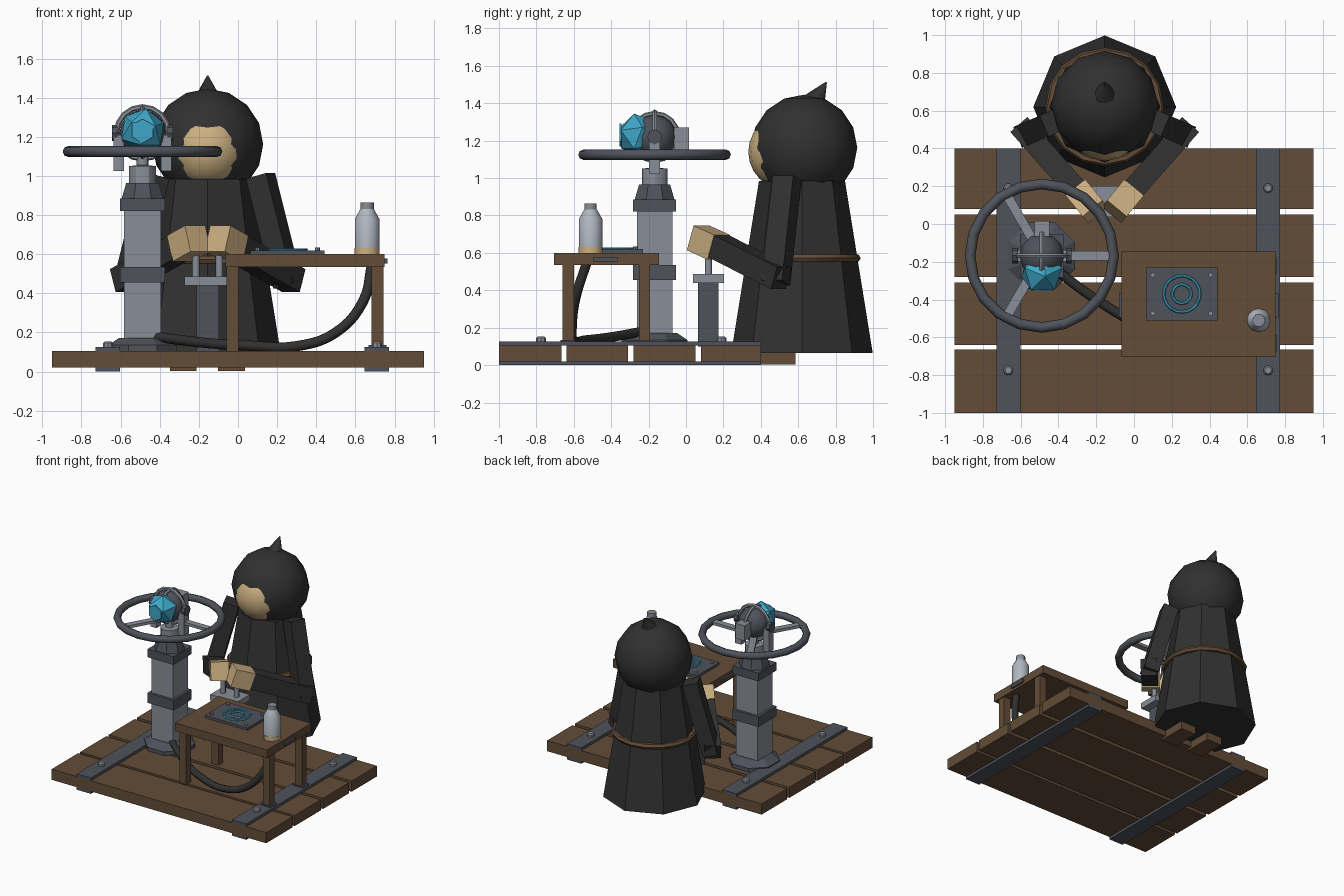
import bpy, bmesh, math
from mathutils import Vector, Matrix

if "Cube" in bpy.data.objects:
    bpy.data.objects.remove(bpy.data.objects["Cube"])


def mat(name, r, g, b):
    m = bpy.data.materials.new(name)
    m.diffuse_color = (r, g, b, 1)
    m.use_nodes = True
    m.node_tree.nodes["Principled BSDF"].inputs["Base Color"].default_value = m.diffuse_color
    return m


WOOD = mat("brown_wood", 0.125, 0.073, 0.039)
DARK = mat("dark_iron", 0.078, 0.085, 0.105)
STEEL = mat("light_steel", 0.25, 0.27, 0.31)
CLOTH = mat("black_cloth", 0.03, 0.03, 0.03)
SKIN = mat("tan", 0.60, 0.43, 0.22)
CYAN = mat("cyan_glow", 0.05, 0.39, 0.58)
GLASS = mat("pale_metal", 0.44, 0.48, 0.54)


def finish(bm, name, m, smooth=None):
    me = bpy.data.meshes.new(name)
    bmesh.ops.recalc_face_normals(bm, faces=bm.faces)
    bm.to_mesh(me)
    bm.free()
    me.materials.append(m)
    ob = bpy.data.objects.new(name, me)
    bpy.context.collection.objects.link(ob)
    if smooth:
        bpy.ops.object.select_all(action='DESELECT')
        ob.select_set(True)
        bpy.context.view_layer.objects.active = ob
        bpy.ops.object.shade_smooth_by_angle(angle=math.radians(smooth))
    return ob


def box(name, m, x0, x1, y0, y1, z0, z1):
    bm = bmesh.new()
    bmesh.ops.create_cube(bm, size=1, matrix=Matrix.Translation(
        ((x0 + x1) / 2, (y0 + y1) / 2, (z0 + z1) / 2)) @ Matrix.Diagonal((x1 - x0, y1 - y0, z1 - z0, 1)))
    return finish(bm, name, m)


def beam(name, m, p, q, w, h):
    """Box from p to q: w is the horizontal width, h the other thickness."""
    p, q = Vector(p), Vector(q)
    d = (q - p).normalized()
    x = d.cross(Vector((0, 0, 1))).normalized()
    rot = Matrix((x, d.cross(x), d)).transposed().to_4x4()
    bm = bmesh.new()
    bmesh.ops.create_cube(bm, size=1, matrix=Matrix.Translation((p + q) / 2) @ rot
                          @ Matrix.Diagonal((w, h, (q - p).length, 1)))
    return finish(bm, name, m)


def lathe(name, m, x, y, prof, n=12, smooth=None, turn=0.0):
    """Closed turned solid from (radius, z) pairs."""
    bm = bmesh.new()
    rings = []
    for r, z in prof:
        rings.append([bm.verts.new((x + r * math.cos(turn + 2 * math.pi * i / n),
                                    y + r * math.sin(turn + 2 * math.pi * i / n), z)) for i in range(n)])
    for a, b in zip(rings, rings[1:]):
        for i in range(n):
            bm.faces.new((a[i], a[(i + 1) % n], b[(i + 1) % n], b[i]))
    bm.faces.new(rings[0])
    bm.faces.new(rings[-1])
    return finish(bm, name, m, smooth)


def ring(name, m, c, R, r, n=20, k=8, axis='Z', smooth=50):
    bm = bmesh.new()
    g = [[bm.verts.new(((R + r * math.cos(2 * math.pi * j / k)) * math.cos(2 * math.pi * i / n),
                        (R + r * math.cos(2 * math.pi * j / k)) * math.sin(2 * math.pi * i / n),
                        r * math.sin(2 * math.pi * j / k))) for j in range(k)] for i in range(n)]
    for i in range(n):
        for j in range(k):
            bm.faces.new((g[i][j], g[(i + 1) % n][j], g[(i + 1) % n][(j + 1) % k], g[i][(j + 1) % k]))
    rot = Matrix() if axis == 'Z' else Matrix.Rotation(math.pi / 2, 4, 'X' if axis == 'Y' else 'Y')
    bm.transform(Matrix.Translation(c) @ rot)
    return finish(bm, name, m, smooth)


def ball(name, m, c, r, u=12, v=8, smooth=40):
    bm = bmesh.new()
    bmesh.ops.create_uvsphere(bm, u_segments=u, v_segments=v, radius=r, matrix=Matrix.Translation(c))
    return finish(bm, name, m, smooth)


# Platform: four planks, iron straps above and below, bolts
for i, (y0, y1) in enumerate([(-1, -.665), (-.64, -.31), (-.28, .05), (.08, .40)]):
    box(f"plank_{i}", WOOD, -.95, .95, y0, y1, .02, .105)
for x in (-.665, .71):
    box("top_strap", DARK, x - .063, x + .063, -1, .40, .105, .127)
    box("bottom_strap", DARK, x - .063, x + .063, -1, .40, 0, .02)
    for y in (-.775, .19):
        lathe("strap_bolt", STEEL, x, y, [(.026, .127), (.026, .145), (.018, .153)], 8)
for x in (-.28, -.033):
    box("support_beam", WOOD, x - .068, x + .068, .36, .585, .004, .066)

# Pedestal column with foot and collars
PX, PY = -.488, -.168
lathe("pedestal_foot", DARK, PX, PY, [(.19, .105), (.19, .135), (.13, .172)], 8, turn=math.pi / 8)
box("column", STEEL, PX - .095, PX + .095, PY - .095, PY + .095, .17, .83)
box("middle_collar", DARK, PX - .115, PX + .115, PY - .115, PY + .115, .455, .535)
box("upper_collar", DARK, PX - .115, PX + .115, PY - .115, PY + .115, .82, .885)
lathe("column_cap", DARK, PX, PY, [(.115, .885), (.09, .965)], 8, turn=math.pi / 8)
lathe("neck", STEEL, PX, PY, [(.068, .96), (.068, 1.05), (.03, 1.055), (.03, 1.15)], 12, 30)

# Hand wheel with three spokes
ring("wheel_rim", DARK, (PX, PY, 1.125), .38, .028, 20, 8)
for k in range(3):
    a = 2 * math.pi * k / 3
    d = Vector((math.cos(a), math.sin(a), 0))
    c = Vector((PX, PY, 1.125))
    beam("wheel_spoke", STEEL, c + d * .03, c + d * .375, .05, .022)

# Lamp head: dark ball, cage, yoke, rear block
HZ = 1.22
ball("lamp_ball", DARK, (PX, PY, HZ), .118)
ring("cage_ring_cross", STEEL, (PX, PY, HZ), .133, .014, 16, 6, 'Y')
ring("cage_ring_long", STEEL, (PX, PY, HZ), .126, .013, 16, 6, 'X')
for s in (-1, 1):
    box("yoke_prong", STEEL, PX + s * .122 - .027, PX + s * .122 + .027, PY - .03, PY + .03, 1.025, 1.21)
    bm = bmesh.new()
    bmesh.ops.create_cone(bm, cap_ends=True, segments=8, radius1=.04, radius2=.04, depth=.03,
                          matrix=Matrix.Translation((PX + s * .142, PY, HZ)) @ Matrix.Rotation(math.pi / 2, 4, 'Y'))
    finish(bm, "yoke_hub", DARK)
box("rear_block", STEEL, PX - .04, PX + .04, -.065, .015, 1.15, 1.27)

# Faceted crystal with one face turned forward
bm = bmesh.new()
bmesh.ops.create_icosphere(bm, subdivisions=1, radius=.118)
bm.faces.ensure_lookup_table()
bm.transform(bm.faces[0].normal.rotation_difference(Vector((0, -1, 0))).to_matrix().to_4x4())
bm.transform(Matrix.Translation((PX, -.255, 1.23)))
finish(bm, "crystal", CYAN)
bm = bmesh.new()
bmesh.ops.create_cone(bm, cap_ends=True, segments=6, radius1=.062, radius2=.062, depth=.009,
                      matrix=Matrix.Translation((PX, -.35, 1.23)) @ Matrix.Rotation(math.pi / 2, 4, 'X'))
finish(bm, "crystal_front", CYAN)

# Table with legs and side plates
box("table_top", WOOD, -.065, .75, -.705, -.145, .535, .60)
for x in (-.028, .713):
    for y in (-.63, -.222):
        box("table_leg", WOOD, x - .03, x + .03, y - .03, y + .03, .105, .54)
        if x > 0:
            box("leg_shoe", DARK, x - .045, x + .045, y - .04, y + .04, .12, .135)
for x in (-.07, .755):
    box("side_plate", DARK, x - .009, x + .009, -.495, -.365, .553, .577)

# Control panel with glowing rings and screws
box("panel", DARK, .063, .443, -.51, -.23, .60, .62)
for r in (.096, .05):
    ring("panel_ring", CYAN, (.253, -.37, .623), r, .008, 20, 6)
for x in (.10, .406):
    for y in (-.27, -.473):
        lathe("panel_screw", STEEL, x, y, [(.013, .62), (.013, .634)], 8)

# Bottle
lathe("bottle_base", SKIN, .66, -.51, [(.064, .60), (.064, .632)], 12, 40)
lathe("bottle_body", GLASS, .66, -.51, [(.063, .632), (.063, .78), (.034, .832)], 12, 35)
lathe("bottle_cap", STEEL, .66, -.51, [(.034, .832), (.034, .865)], 10, 40)

# Hose sagging from the pedestal to the table underside
cu = bpy.data.curves.new("hose", 'CURVE')
cu.dimensions = '3D'
cu.bevel_depth, cu.bevel_resolution, cu.resolution_u, cu.use_fill_caps = .026, 2, 5, True
pts = [(-.43, -.23, .18), (-.2, -.40, .15), (.05, -.54, .133), (.3, -.60, .13),
       (.5, -.61, .2), (.64, -.59, .36), (.685, -.53, .55)]
sp = cu.splines.new('BEZIER')
sp.bezier_points.add(len(pts) - 1)
for b, p in zip(sp.bezier_points, pts):
    b.co = p
    b.handle_left_type = b.handle_right_type = 'AUTO'
cu.materials.append(CLOTH)
bpy.context.collection.objects.link(bpy.data.objects.new("hose", cu))

# Lever stand
FX = -.155
box("lever_post", DARK, FX - .057, FX + .057, .063, .175, .10, .44)
box("lever_plate", STEEL, FX - .118, FX + .118, .038, .202, .44, .487)
for s in (-1, 1):
    lathe("lever", STEEL, FX + s * .06, .12, [(.019, .487), (.019, .62)], 8, 50)

# Robed figure: robe, belt, hood with point, face
FY = .62
lathe("robe", CLOTH, FX, FY, [(.378, .066), (.23, .985)], 8, turn=math.pi / 2)
ring("belt", WOOD, (FX, FY, .572), .292, .022, 16, 6)
ball("hood", CLOTH, (FX, .632, 1.162), .284, 12, 8)
ball("face", SKIN, (FX, .535, 1.14), .202, 16, 12)
bm = bmesh.new()
bmesh.ops.create_cone(bm, cap_ends=True, segments=8, radius1=.085, radius2=.004, depth=.17,
                      matrix=Matrix.Translation((FX, .705, 1.44)) @ Matrix.Rotation(math.radians(-32), 4, 'X'))
finish(bm, "hood_point", CLOTH, 50)

# Arms and hands mirrored about the figure's centre
for s in (-1, 1):
    def at(dx, y, z):
        return (FX + s * dx, y, z)
    beam("upper_arm", CLOTH, at(.27, .54, 1.0), at(.41, .48, .44), .12, .115)
    beam("forearm", CLOTH, at(.44, .51, .465), at(.135, .165, .64), .12, .125)
    beam("hand", SKIN, at(.14, .175, .63), at(.05, .065, .68), .135, .14)
